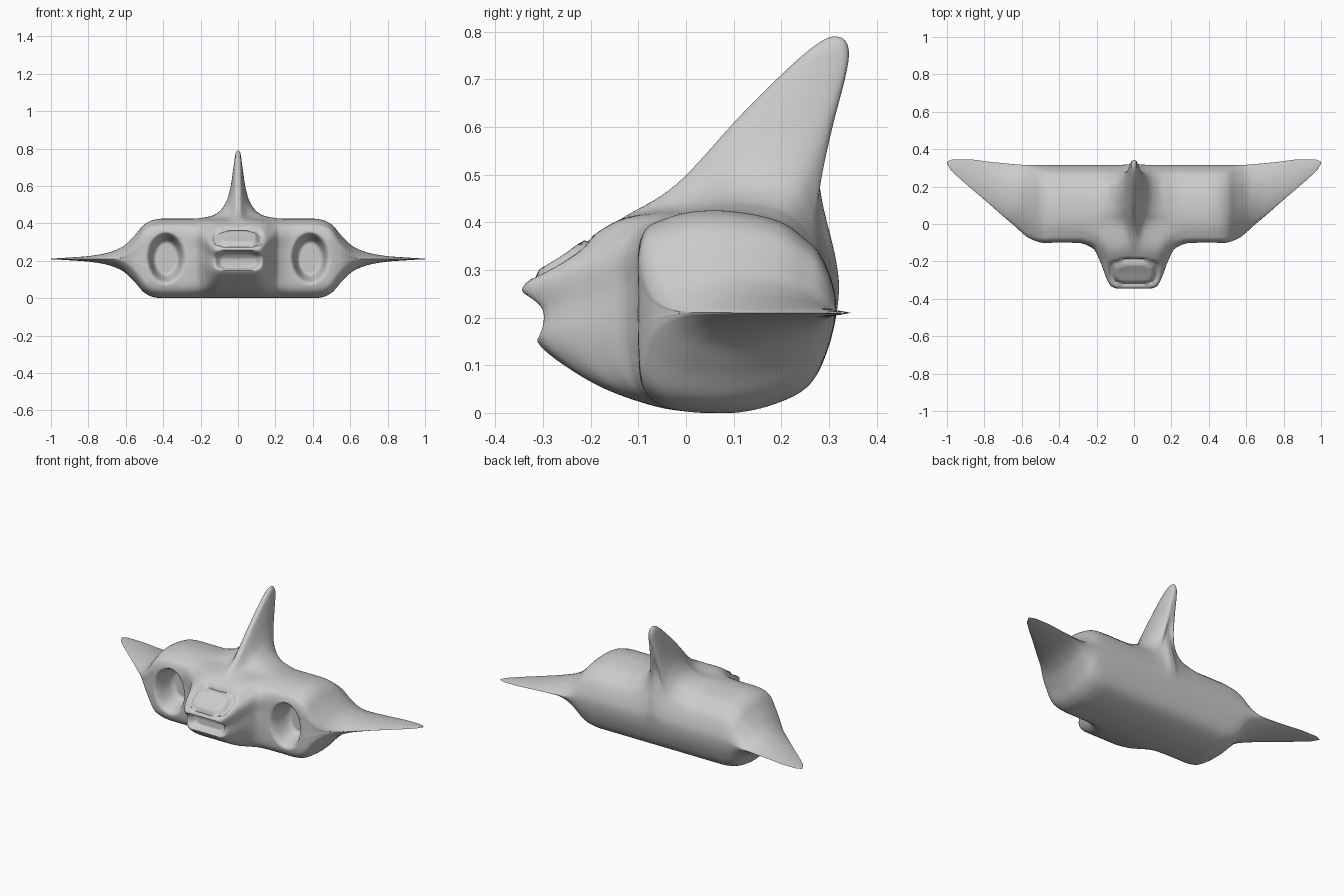
import bpy
import bmesh
from mathutils import Vector

cube = bpy.data.objects.get("Cube")
if cube:
    bpy.data.objects.remove(cube)

SIDE_STEPS = 100   # stations from centre to wing tip
SUB = 8            # subdivisions per profile span
MID_Z = 0.21       # height of the wing plane

# Side profile (y, z) through the engine pods, running from the belly over the front
pod = [(.1, 0), (0, .003), (-.06, .02), (-.093, .06), (-.1, .14), (-.1, .2), (-.1, .27),
       (-.1, .34), (-.085, .385), (-.05, .405), (0, .42), (.06, .425), (.12, .42),
       (.17, .41), (.21, .395), (.25, .365), (.28, .335), (.305, .28), (.315, .22),
       (.3, .14), (.26, .06), (.19, .02)]

# Side profile through the centre: nose, then tail fin
centre = [(.1, 0), (0, .003), (-.08, .018), (-.18, .055), (-.27, .11), (-.315, .155),
          (-.318, .21), (-.342, .265), (-.25, .33), (-.14, .405), (-.02, .48),
          (.12, .63), (.25, .755), (.315, .79), (.342, .75), (.31, .61), (.28, .49),
          (.315, .32), (.32, .24)] + pod[19:]
NOSE_END = 9       # profile points up to here belong to the nose

# Span curves: (x, value)
nose_weight = [(0, 1), (.09, 1), (.12, .96), (.145, .8), (.18, .42), (.22, .12), (.3, 0), (1, 0)]
fin_weight = [(0, 1), (.012, .97), (.022, .8), (.04, .48), (.06, .29), (.1, .13),
              (.15, .05), (.25, 0), (1, 0)]
thickness = [(0, 1), (.4, 1), (.45, .97), (.5, .86), (.55, .6), (.62, .3), (.7, .15),
             (.8, .07), (.9, .035), (1, .012)]
front_edge = [(0, -.1), (.48, -.1), (.55, -.08), (.65, 0), (.8, .13), (.95, .26),
              (.985, .295), (1, .325)]
back_edge = [(0, .315), (.55, .315), (.75, .33), (.9, .346), (.97, .346), (1, .333)]


def smooth(t):
    t = max(0.0, min(1.0, t))
    return t * t * (3 - 2 * t)


def curve(keys, x):
    """Smooth curve through the keys that does not overshoot."""
    def slope(i):
        if i <= 0 or i >= len(keys) - 1:
            return 0.0
        a, b, c = keys[i - 1:i + 2]
        left = (b[1] - a[1]) / (b[0] - a[0])
        right = (c[1] - b[1]) / (c[0] - b[0])
        return 0.0 if left * right <= 0 else 2 * left * right / (left + right)
    for i in range(len(keys) - 1):
        (x0, v0), (x1, v1) = keys[i], keys[i + 1]
        if x <= x1:
            d = x1 - x0
            t = (x - x0) / d
            s = smooth(t)
            return (v0 * (1 - s) + v1 * s + d * slope(i) * t * (1 - t) ** 2
                    - d * slope(i + 1) * t * t * (1 - t))
    return keys[-1][1]


def spline_loop(points):
    """Closed smooth loop through the points."""
    n, result = len(points), []
    for i in range(n):
        a, b, c, d = (points[(i + k) % n] for k in (-1, 0, 1, 2))
        for k in range(SUB):
            t = k / SUB
            result.append(b + (c - a) * (t / 2) + (a * 2 - b * 5 + c * 4 - d) * (t * t / 2)
                          + (b * 3 - a - c * 3 + d) * (t ** 3 / 2))
    return result


def section(x):
    """Body section at distance x from the centre plane."""
    nose, fin = curve(nose_weight, x), curve(fin_weight, x)
    thick, front, back = (curve(k, x) for k in (thickness, front_edge, back_edge))
    sharp = smooth((x - .48) / .2)
    points = []
    for i, (p, c) in enumerate(zip(pod, centre)):
        u = (p[0] + .1) / .415
        lens = (1 - sharp) + sharp * max(0.0, 4 * u * (1 - u)) ** .6
        base = Vector((front + u * (back - front), MID_Z + (p[1] - MID_Z) * thick * lens))
        weight = nose if i <= NOSE_END else fin
        points.append(base.lerp(Vector(c), weight))
    return spline_loop(points)


def inside(x, z, cx, cz, rx, rz, power):
    """How far inside a rounded outline: 1 in the middle, 0 on the rim."""
    return 1 - (abs((x - cx) / rx) ** power + abs((z - cz) / rz) ** power) ** (1 / power)


def sculpt_front(x, p):
    """Press in the engine intakes and nose slot, shape the canopy."""
    y, z = p
    y += .13 * smooth(inside(x, z, .385, .215, .1, .14, 2) / .4)
    y += .05 * smooth(inside(x, z, 0, .203, .135, .056, 4) / .35)
    pane = inside(x, z, 0, .325, .14, .05, 3.5)
    if pane > 0:
        lift = .022 * smooth((pane - .12) / .25) - .016 * smooth(pane / .12)
        y -= lift * .6
        z += lift * .8
    return y, z


# Hull: loft the sections from wing tip to wing tip
bm = bmesh.new()
rings = []
for i in range(-SIDE_STEPS, SIDE_STEPS + 1):
    t = i / SIDE_STEPS
    x = t * (.4 + .6 * abs(t))
    ring = []
    for k, p in enumerate(section(abs(x))):
        y, z = sculpt_front(abs(x), p) if SUB * 2 < k < SUB * 10 else p
        ring.append(bm.verts.new((x, y, max(z, 0))))
    rings.append(ring)
for a, b in zip(rings, rings[1:]):
    for k in range(len(a)):
        j = (k + 1) % len(a)
        bm.faces.new((a[k], a[j], b[j], b[k]))
for ring in (rings[0], rings[-1]):
    bm.faces.new(ring)
bmesh.ops.recalc_face_normals(bm, faces=bm.faces)
mesh = bpy.data.meshes.new("hull")
bm.to_mesh(mesh)
bm.free()
hull = bpy.data.objects.new("hull", mesh)
bpy.context.collection.objects.link(hull)

# Plain grey finish
grey = bpy.data.materials.new("light_grey")
grey.use_nodes = True
grey.diffuse_color = (.6, .6, .6, 1)
grey.node_tree.nodes["Principled BSDF"].inputs["Base Color"].default_value = (.6, .6, .6, 1)
mesh.materials.append(grey)

bpy.ops.object.select_all(action="DESELECT")
hull.select_set(True)
bpy.context.view_layer.objects.active = hull
bpy.ops.object.shade_smooth_by_angle(angle=1.2)
